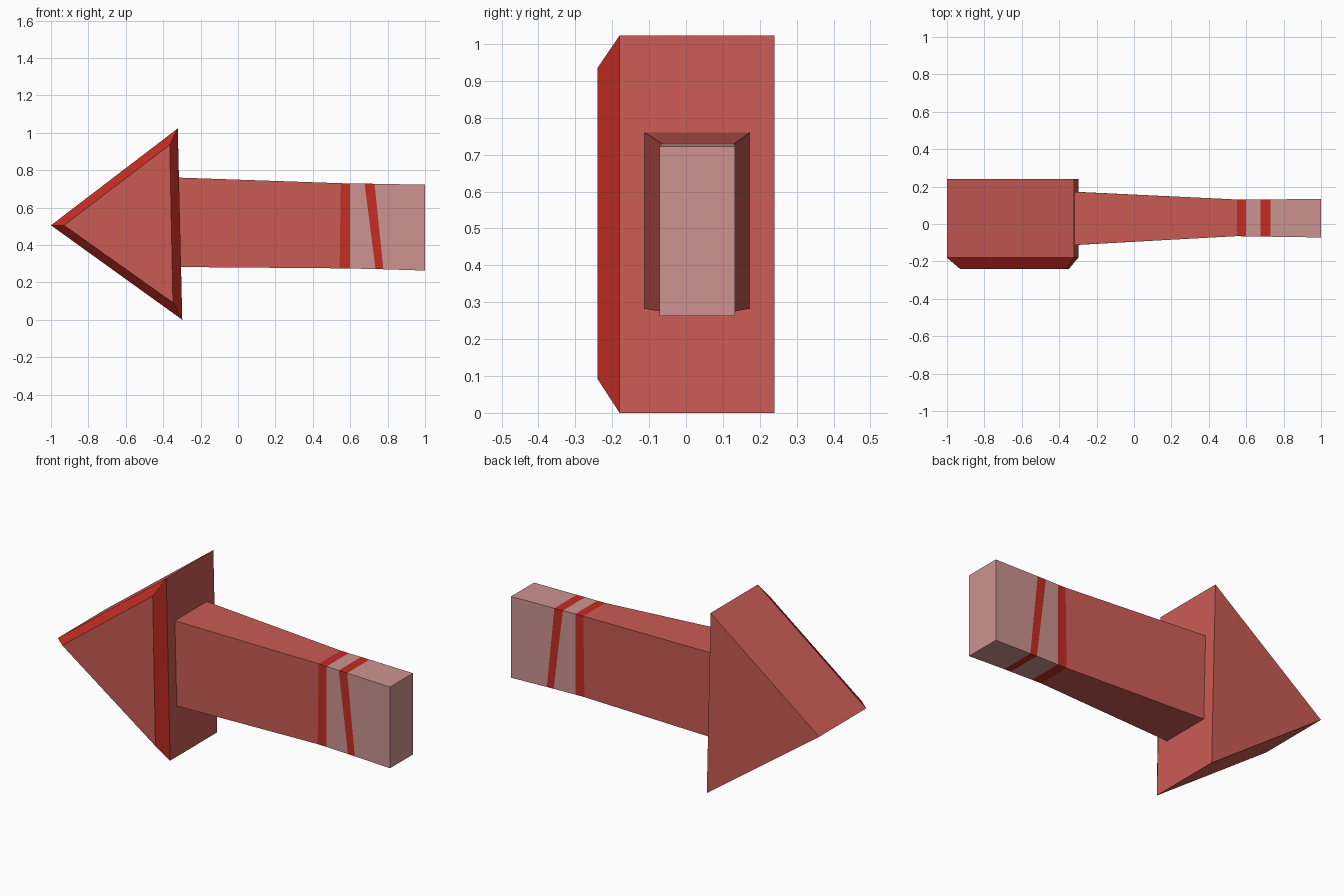
import bpy, bmesh

if "Cube" in bpy.data.objects:
    bpy.data.objects.remove(bpy.data.objects["Cube"])


def material(name, rgb):
    m = bpy.data.materials.new(name)
    m.diffuse_color = (*rgb, 1)
    m.use_nodes = True
    m.node_tree.nodes["Principled BSDF"].inputs["Base Color"].default_value = m.diffuse_color
    return m


coral = material("coral", (0.59, 0.105, 0.09))
red = material("bright red", (0.55, 0.026, 0.017))
pale = material("pale pink", (0.61, 0.295, 0.28))


def loft(name, rings, side_mats, start_mat, end_mat, mats):
    """Skin a list of rings; one material index per segment plus both caps."""
    bm = bmesh.new()
    loops = [[bm.verts.new(p) for p in ring] for ring in rings]
    n = len(rings[0])
    for a, b, mi in zip(loops, loops[1:], side_mats):
        for i in range(n):
            j = (i + 1) % n
            bm.faces.new((a[i], a[j], b[j], b[i])).material_index = mi
    bm.faces.new(loops[0]).material_index = start_mat
    bm.faces.new(loops[-1]).material_index = end_mat
    bmesh.ops.recalc_face_normals(bm, faces=bm.faces)
    me = bpy.data.meshes.new(name)
    bm.to_mesh(me)
    bm.free()
    for m in mats:
        me.materials.append(m)
    ob = bpy.data.objects.new(name, me)
    bpy.context.collection.objects.link(ob)
    return ob


# Triangular arrow head with a red chamfer around its front face
outer = [(-1.0, 0.505), (-0.322, 1.023), (-0.298, 0.0)]
inner = [(-0.93, 0.505), (-0.365, 0.935), (-0.348, 0.092)]
loft("arrow_head",
     [[(x, y, z) for x, z in tri]
      for tri, y in ((outer, 0.24), (outer, -0.18), (inner, -0.24))],
     [0, 1], 0, 0, [coral, red])

# Tapered stem: (x at top, x at bottom, y min, y max, z bottom, z top)
sections = [
    (-0.317, -0.306, -0.112, 0.172, 0.282, 0.76),
    (0.55, 0.543, -0.065, 0.131, 0.275, 0.73),
    (0.60, 0.60, -0.066, 0.131, 0.274, 0.729),
    (0.677, 0.735, -0.068, 0.132, 0.271, 0.728),
    (0.73, 0.777, -0.068, 0.132, 0.270, 0.727),
    (1.0, 1.0, -0.072, 0.133, 0.263, 0.722),
]
loft("striped_stem",
     [[(xb, y0, zb), (xb, y1, zb), (xt, y1, zt), (xt, y0, zt)]
      for xt, xb, y0, y1, zb, zt in sections],
     [0, 1, 2, 1, 2], 0, 2, [coral, red, pale])
